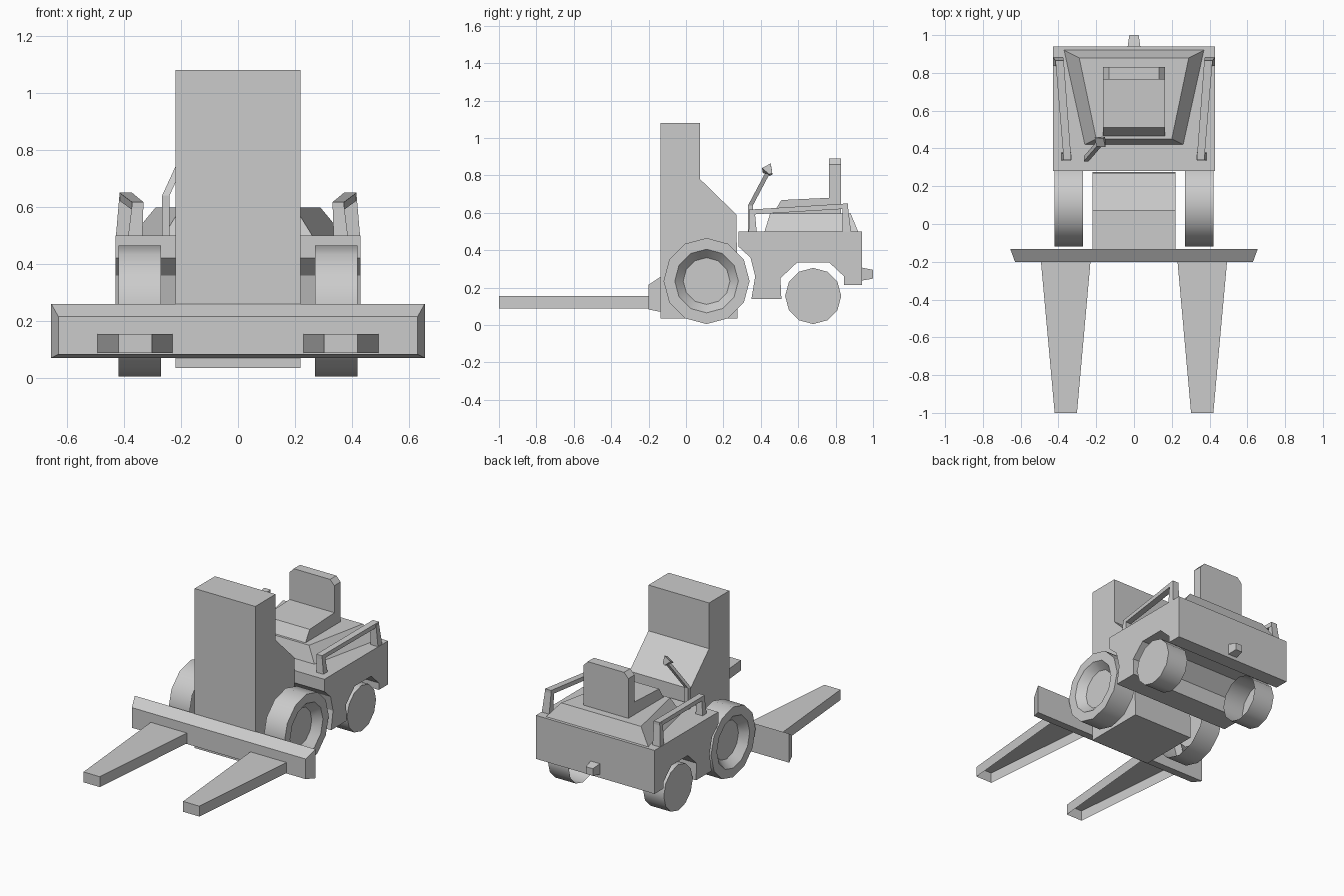
import bpy
import bmesh
from math import sin, cos, pi
from mathutils import Vector

if "Cube" in bpy.data.objects:
    bpy.data.objects.remove(bpy.data.objects["Cube"])


def finish(name, bm, mirror=False, smooth=False):
    bmesh.ops.recalc_face_normals(bm, faces=bm.faces)
    mesh = bpy.data.meshes.new(name)
    bm.to_mesh(mesh)
    bm.free()
    ob = bpy.data.objects.new(name, mesh)
    bpy.context.collection.objects.link(ob)
    if mirror:
        ob.modifiers.new("Mirror", 'MIRROR').use_mirror_merge = False
    if smooth:
        bpy.ops.object.select_all(action='DESELECT')
        bpy.context.view_layer.objects.active = ob
        ob.select_set(True)
        bpy.ops.object.shade_smooth_by_angle(angle=0.6)
    return ob


def loft(bm, rings, cap_start=True, cap_end=True):
    """Join equal-sized point loops into a skin, with optional end caps."""
    loops = [[bm.verts.new(p) for p in ring] for ring in rings]
    n = len(loops[0])
    for a, b in zip(loops, loops[1:]):
        for i in range(n):
            j = (i + 1) % n
            bm.faces.new((a[i], a[j], b[j], b[i]))
    if cap_start:
        bm.faces.new(loops[0])
    if cap_end:
        bm.faces.new(loops[-1])


def prism(name, profile, half_width):
    """Extrude a y-z profile across x."""
    bm = bmesh.new()
    loft(bm, [[(x, y, z) for y, z in profile] for x in (-half_width, half_width)])
    return finish(name, bm)


def rect_xz(x0, x1, y, z0, z1):
    return [(x0, y, z0), (x1, y, z0), (x1, y, z1), (x0, y, z1)]


def rect_xy(x0, x1, y0, y1, z):
    return [(x0, y0, z), (x1, y0, z), (x1, y1, z), (x0, y1, z)]


def wheel(name, y, z, steps):
    """Twelve-sided wheel, open on its inner side; steps are (x, radius)."""
    bm = bmesh.new()
    loft(bm, [[(x, y + r * sin(i * pi / 6), z + r * cos(i * pi / 6)) for i in range(12)]
              for x, r in steps], cap_start=False)
    finish(name, bm, mirror=True, smooth=True)


# Mast housing and rear body with wheel arches
prism("mast_housing", [(-0.135, 0.035), (-0.135, 1.08), (0.075, 1.08),
                       (0.075, 0.78), (0.27, 0.59), (0.275, 0.035)], 0.22)
prism("rear_body", [(0.28, 0.5), (0.28, 0.42), (0.345, 0.36), (0.37, 0.26),
                    (0.35, 0.14), (0.51, 0.14), (0.505, 0.25), (0.595, 0.335),
                    (0.765, 0.335), (0.845, 0.26), (0.845, 0.215),
                    (0.94, 0.215), (0.94, 0.5)], 0.43)

# Tapered engine hood
bm = bmesh.new()
loft(bm, [[(-0.26, 0.42, 0.5), (0.26, 0.42, 0.5), (0.37, 0.92, 0.5), (-0.37, 0.92, 0.5)],
          [(-0.20, 0.45, 0.597), (0.20, 0.45, 0.597), (0.29, 0.88, 0.597), (-0.29, 0.88, 0.597)]])
finish("engine_hood", bm)

# Seat cushion and backrest with clipped corners
prism("seat_cushion", [(0.465, 0.595), (0.51, 0.668), (0.765, 0.68), (0.765, 0.595)], 0.163)
bm = bmesh.new()
back = [(-0.163, 0.595), (0.163, 0.595), (0.163, 0.857), (0.132, 0.89),
        (-0.132, 0.89), (-0.163, 0.857)]
loft(bm, [[(x, y, z) for x, z in back] for y in (0.765, 0.83)])
finish("seat_back", bm)

# Wheels
wheel("front_wheel", 0.11, 0.235,
      [(0.27, 0.23), (0.42, 0.23), (0.42, 0.17), (0.37, 0.125)])
wheel("rear_wheel", 0.68, 0.155, [(0.27, 0.15), (0.42, 0.15)])

# Fork carriage
bm = bmesh.new()
loft(bm, [rect_xz(-0.655, 0.655, -0.133, 0.07, 0.26),
          rect_xz(-0.63, 0.63, -0.2, 0.083, 0.215)])
finish("fork_carriage", bm)

# Tapered forks, open underneath
bm = bmesh.new()
loft(bm, [rect_xz(0.23, 0.493, -0.195, 0.087, 0.155),
          rect_xz(0.302, 0.42, -1.0, 0.087, 0.155)])
bm.faces.ensure_lookup_table()
under = [f for f in bm.faces if all(v.co.z < 0.1 for v in f.verts)]
bmesh.ops.delete(bm, geom=under, context='FACES')
finish("fork", bm, mirror=True)

# Side hand rails: front post, rear post, sloping bar
bm = bmesh.new()
loft(bm, [rect_xy(0.335, 0.385, 0.335, 0.378, 0.5), rect_xy(0.332, 0.372, 0.34, 0.368, 0.605)])
loft(bm, [rect_xy(0.375, 0.428, 0.838, 0.882, 0.5), rect_xy(0.372, 0.416, 0.835, 0.865, 0.64)])
loft(bm, [rect_xz(0.332, 0.372, 0.338, 0.59, 0.617), rect_xz(0.372, 0.416, 0.866, 0.622, 0.65)])
finish("hand_rail", bm, mirror=True)

# Bent control lever with a faceted knob
bm = bmesh.new()
path = [Vector((-0.253, 0.345, 0.5)), Vector((-0.253, 0.345, 0.64)), Vector((-0.175, 0.435, 0.81))]
w = 0.013
loft(bm, [rect_xy(p.x - w, p.x + w, p.y - w, p.y + w, p.z) for p in path])
finish("control_lever", bm)
bm = bmesh.new()
bmesh.ops.create_cone(bm, cap_ends=True, segments=4, radius1=0.038, radius2=0.012, depth=0.045)
ob = finish("lever_knob", bm)
ob.location = (-0.17, 0.443, 0.822)
ob.rotation_euler = Vector((0.45, 0.5, -0.75)).to_track_quat('Z', 'Y').to_euler()

# Tow hitch
bm = bmesh.new()
loft(bm, [rect_xz(-0.034, 0.034, 0.935, 0.237, 0.308),
          rect_xz(-0.025, 0.025, 1.0, 0.248, 0.295)])
finish("tow_hitch", bm)
